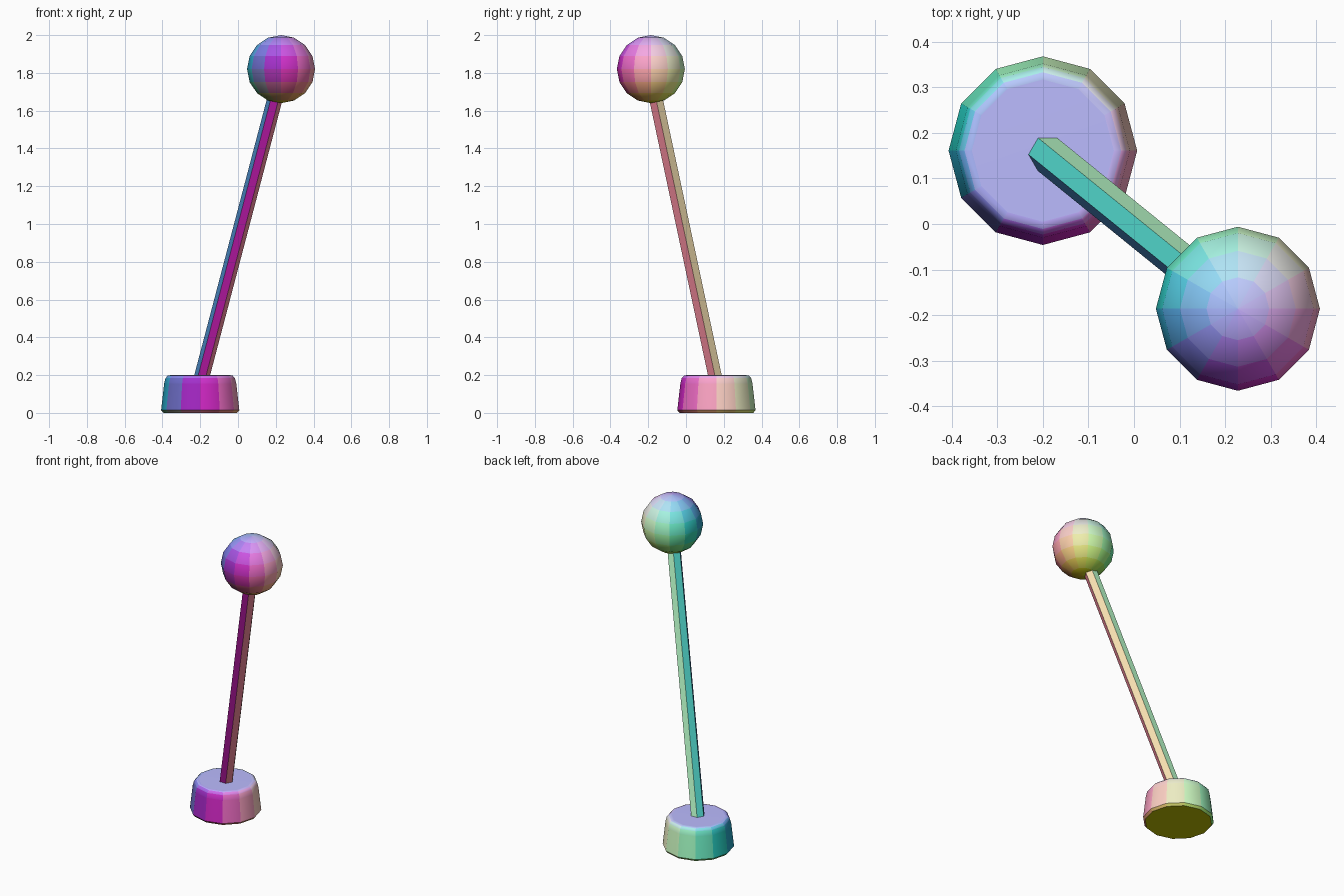
import bpy, bmesh
from math import cos, sin, pi, radians

if "Cube" in bpy.data.objects:
    bpy.data.objects.remove(bpy.data.objects["Cube"])


def ring(bm, cx, cy, z, r, n):
    return [bm.verts.new((cx + r * cos(2 * pi * i / n), cy + r * sin(2 * pi * i / n), z))
            for i in range(n)]


def loft(name, sections, n):
    """Closed solid through horizontal n-gons given as (cx, cy, z, radius)."""
    bm = bmesh.new()
    rings = [ring(bm, *s, n) for s in sections]
    for a, b in zip(rings, rings[1:]):
        for i in range(n):
            j = (i + 1) % n
            bm.faces.new((a[i], a[j], b[j], b[i]))
    bm.faces.new(rings[0][::-1])
    bm.faces.new(rings[-1])
    mesh = bpy.data.meshes.new(name)
    bm.to_mesh(mesh)
    bm.free()
    obj = bpy.data.objects.new(name, mesh)
    bpy.context.collection.objects.link(obj)
    return obj


def smooth(obj, angle):
    bpy.ops.object.select_all(action='DESELECT')
    obj.select_set(True)
    bpy.context.view_layer.objects.active = obj
    bpy.ops.object.shade_smooth_by_angle(angle=radians(angle))


def tint_by_direction(obj):
    """Colour each face by the way it points: x to red, y to green, z to blue."""
    slots = {}
    for face in obj.data.polygons:
        rgb = tuple(round(0.5 + 0.5 * c, 2) for c in face.normal)
        if rgb not in slots:
            name = "tint_%d_%d_%d" % tuple(round(100 * c) for c in rgb)
            mat = bpy.data.materials.get(name) or bpy.data.materials.new(name)
            mat.diffuse_color = (*rgb, 1)
            mat.use_nodes = True
            mat.node_tree.nodes["Principled BSDF"].inputs["Base Color"].default_value = mat.diffuse_color
            slots[rgb] = len(slots)
            obj.data.materials.append(mat)
        face.material_index = slots[rgb]


# Tapered 12-sided base with a rounded top rim
bx, by = -0.20, 0.161
profile = [(0.195, 0.0), (0.207, 0.014), (0.191, 0.155), (0.184, 0.184), (0.172, 0.197), (0.156, 0.20)]
base = loft("base", [(bx, by, z, r) for r, z in profile], 12)
smooth(base, 45)
weighted = base.modifiers.new("even_top", 'WEIGHTED_NORMAL')
weighted.keep_sharp = True

# Leaning hexagonal stick
stick = loft("stick", [(bx, by, 0.16, 0.042), (0.226, -0.184, 1.78, 0.042)], 6)

# Ball knob on top
bpy.ops.mesh.primitive_uv_sphere_add(segments=12, ring_count=8, radius=0.18,
                                     location=(0.228, -0.186, 1.82))
knob = bpy.context.object
knob.name = "ball_knob"
smooth(knob, 60)

for part in (base, stick, knob):
    tint_by_direction(part)
